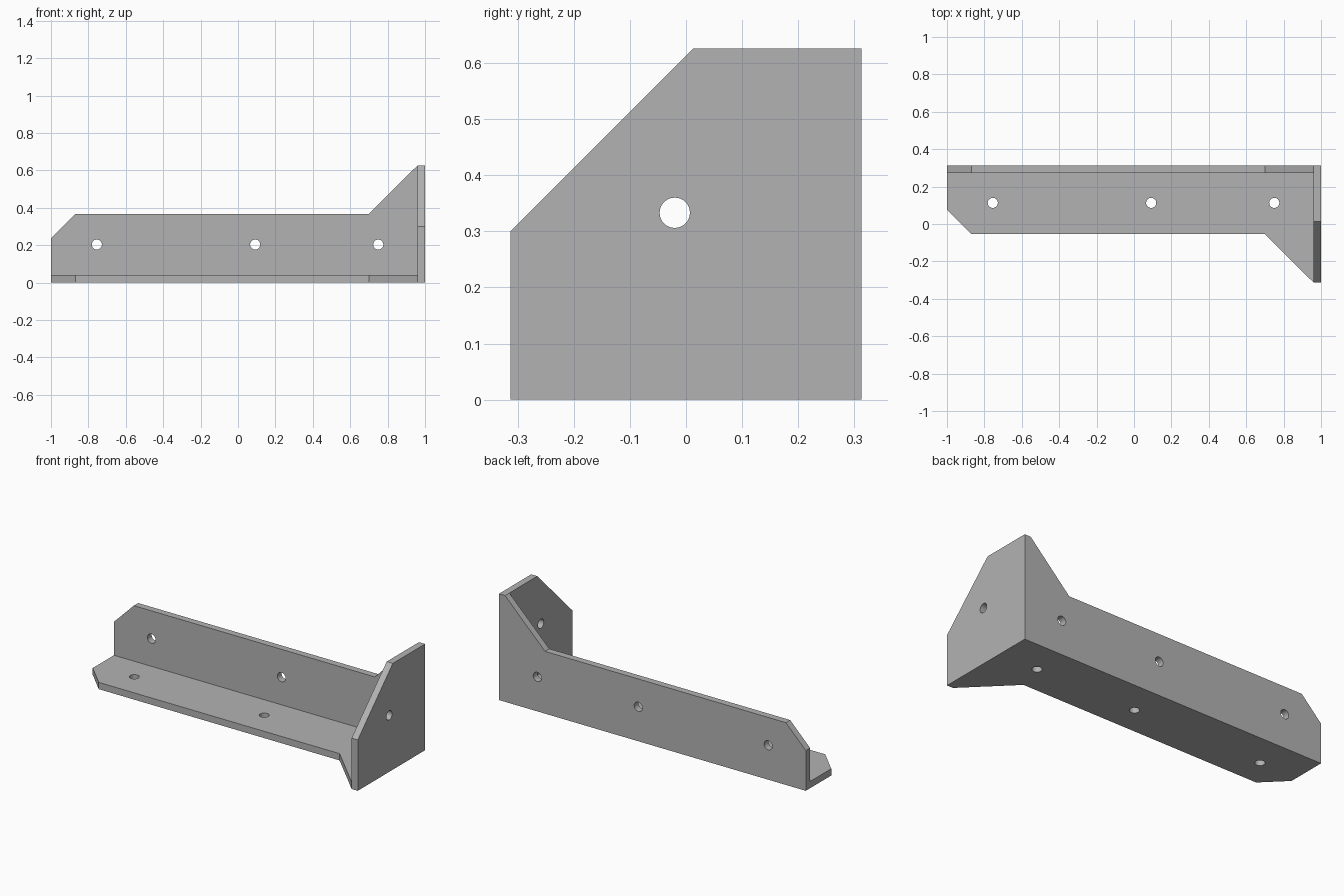
import bpy
import bmesh
from mathutils import Vector

if "Cube" in bpy.data.objects:
    bpy.data.objects.remove(bpy.data.objects["Cube"])

BACK = 0.313      # y of the rear face
THICK = 0.04      # plate thickness
SIZE = 2 * BACK   # width and height of the end plate

grey = bpy.data.materials.new("bracket grey")
grey.use_nodes = True
colour = (0.45, 0.45, 0.45, 1)
grey.diffuse_color = colour
grey.node_tree.nodes["Principled BSDF"].inputs["Base Color"].default_value = colour


def plate(name, points, offset):
    """Extrude a flat outline by an offset into a solid plate."""
    bm = bmesh.new()
    face = bm.faces.new([bm.verts.new(p) for p in points])
    grown = bmesh.ops.extrude_face_region(bm, geom=[face], use_keep_orig=True)
    moved = [g for g in grown["geom"] if isinstance(g, bmesh.types.BMVert)]
    bmesh.ops.translate(bm, verts=moved, vec=offset)
    bmesh.ops.recalc_face_normals(bm, faces=bm.faces)
    mesh = bpy.data.meshes.new(name)
    bm.to_mesh(mesh)
    bm.free()
    mesh.materials.append(grey)
    obj = bpy.data.objects.new(name, mesh)
    bpy.context.collection.objects.link(obj)
    return obj


def combine(target, tool, operation):
    """Apply a boolean and remove the tool object."""
    bpy.context.view_layer.objects.active = target
    mod = target.modifiers.new(operation, "BOOLEAN")
    mod.operation = operation
    mod.solver = "EXACT"
    mod.object = tool
    bpy.ops.object.modifier_apply(modifier=mod.name)
    bpy.data.objects.remove(tool)


def drill(target, centre, axis, radius=0.027):
    """Cut a round hole along an axis."""
    turn = Vector(axis).to_track_quat("Z", "Y").to_euler()
    bpy.ops.mesh.primitive_cylinder_add(vertices=32, radius=radius, depth=0.16,
                                        location=centre, rotation=turn)
    cutter = bpy.context.object
    cutter.name = "hole_cutter"
    cutter.hide_render = True
    cutter.data.materials.append(grey)
    combine(target, cutter, "DIFFERENCE")


# Two matching flanges share one outline: length and distance from the corner
outline = [(-1, 0), (1, 0), (1, SIZE), (0.96, SIZE),
           (0.7, 0.367), (-0.87, 0.367), (-1, 0.237)]
bracket = plate("bracket", [(x, BACK, d) for x, d in outline], (0, -THICK, 0))
base = plate("base_flange", [(x, BACK - d, 0) for x, d in outline], (0, 0, THICK))

# End plate with one sloped corner
end_outline = [(BACK, 0), (-BACK, 0), (-BACK, 0.3), (0.013, SIZE), (BACK, SIZE)]
end = plate("end_plate", [(1, y, z) for y, z in end_outline], (-THICK, 0, 0))

for part in (base, end):
    combine(bracket, part, "UNION")

# Screw holes
for x in (-0.755, 0.092, 0.75):
    drill(bracket, (x, BACK, 0.203), (0, 1, 0))
    drill(bracket, (x, BACK - 0.2, 0), (0, 0, 1))
drill(bracket, (1, -0.02, 0.333), (1, 0, 0))

bpy.ops.object.select_all(action="DESELECT")
bracket.select_set(True)
bpy.context.view_layer.objects.active = bracket
bpy.ops.object.shade_smooth_by_angle()
